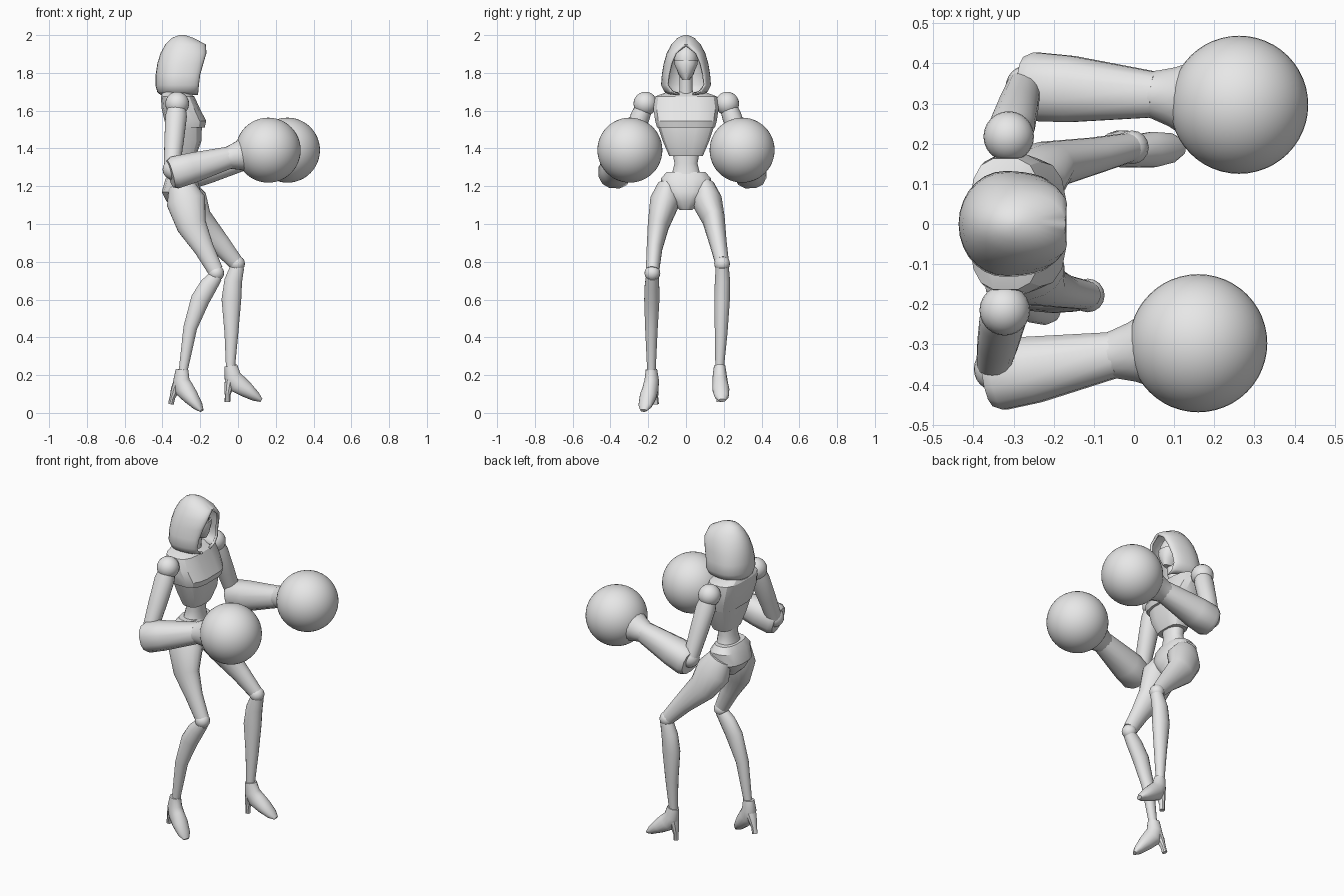
import bpy, bmesh, math
from mathutils import Vector, Euler

cube = bpy.data.objects.get("Cube")
if cube:
    bpy.data.objects.remove(cube, do_unlink=True)

grey = bpy.data.materials.new("plain grey")
grey.use_nodes = True
grey.diffuse_color = (0.8, 0.8, 0.8, 1)
for node in grey.node_tree.nodes:
    if node.type == 'BSDF_PRINCIPLED':
        node.inputs["Base Color"].default_value = (0.8, 0.8, 0.8, 1)


def finish(name, bm, angle=35):
    bmesh.ops.recalc_face_normals(bm, faces=bm.faces)
    mesh = bpy.data.meshes.new(name)
    bm.to_mesh(mesh)
    bm.free()
    mesh.materials.append(grey)
    obj = bpy.data.objects.new(name, mesh)
    bpy.context.collection.objects.link(obj)
    bpy.ops.object.select_all(action='DESELECT')
    obj.select_set(True)
    bpy.context.view_layer.objects.active = obj
    bpy.ops.object.shade_smooth_by_angle(angle=math.radians(angle))
    return obj


def skin(bm, rings, closed=True):
    for a, b in zip(rings, rings[1:]):
        n = len(a)
        for i in range(n if closed else n - 1):
            j = (i + 1) % n
            bm.faces.new((a[i], a[j], b[j], b[i]))


def loft(name, points, sides=16, power=1.0, flat=False, side_ref=(0, 1, 0), angle=35):
    """Skin rings (x, y, z, depth, width) strung along a path."""
    bm, rings = bmesh.new(), []
    path = [Vector(p[:3]) for p in points]

    def bend(v):
        return math.copysign(abs(v) ** power, v)

    for i, p in enumerate(points):
        along = path[min(i + 1, len(path) - 1)] - path[max(i - 1, 0)]
        along = Vector((0, 0, -1)) if flat else along.normalized()
        side = Vector(side_ref)
        side = (side - along * side.dot(along)).normalized()
        depth = along.cross(side)
        ring = []
        for k in range(sides):
            t = math.tau * (k + 0.5) / sides
            ring.append(bm.verts.new(path[i] + depth * p[3] * bend(math.cos(t))
                                     + side * p[4] * bend(math.sin(t))))
        rings.append(ring)
    skin(bm, rings)
    bm.faces.new(rings[0])
    bm.faces.new(rings[-1])
    return finish(name, bm, angle)


def body(name, levels, power, angle=25):
    """Upright body section from (z, back x, front x, half width)."""
    pts = [((b + f) / 2, 0, z, (f - b) / 2, w) for z, b, f, w in levels]
    return loft(name, pts, 16, power, True, angle=angle)


def ball(name, centre, radius, segments=24):
    bm = bmesh.new()
    bmesh.ops.create_uvsphere(bm, u_segments=segments, v_segments=segments // 2, radius=radius)
    bmesh.ops.translate(bm, verts=bm.verts, vec=centre)
    return finish(name, bm, 60)


# Torso
body("chest", [(1.70, -.40, -.27, .10), (1.675, -.41, -.23, .165), (1.61, -.405, -.20, .175),
               (1.545, -.39, -.167, .165), (1.51, -.38, -.175, .155)], 0.65)
body("ribs", [(1.53, -.38, -.19, .155), (1.44, -.36, -.192, .125), (1.36, -.335, -.222, .09)], 0.65)
body("waist", [(1.42, -.33, -.23, .08), (1.32, -.335, -.235, .062), (1.27, -.345, -.23, .075),
               (1.22, -.36, -.22, .10)], 0.9, 40)
body("pelvis", [(1.275, -.36, -.235, .105), (1.24, -.385, -.215, .135), (1.17, -.405, -.195, .13),
                (1.12, -.38, -.20, .08), (1.075, -.33, -.23, .035)], 0.8, 30)

# Neck and head
loft("neck", [(-.31, 0, 1.64, .055, .06), (-.295, 0, 1.71, .04, .035), (-.285, 0, 1.82, .045, .035)])
body("head", [(1.945, -.31, -.25, .02), (1.93, -.35, -.225, .045), (1.89, -.37, -.205, .062),
              (1.85, -.37, -.205, .062), (1.79, -.36, -.215, .04), (1.765, -.33, -.23, .02)], 0.9, 40)
body("face_mask", [(1.865, -.33, -.197, .064), (1.845, -.33, -.193, .062), (1.80, -.32, -.20, .042),
                   (1.765, -.31, -.215, .02)], 0.9, 30)

# Hood: rows of z, back x, front x, half width, half opening
rows = [(2.0, -.31, -.28, .012, 0), (1.985, -.35, -.235, .045, 0), (1.95, -.385, -.17, .078, 0),
        (1.905, -.41, -.167, .102, .052), (1.85, -.427, -.183, .118, .075),
        (1.79, -.436, -.20, .128, .09), (1.735, -.437, -.207, .132, .097),
        (1.70, -.428, -.21, .115, .075), (1.683, -.41, -.212, .09, .035)]
bm, rings, steps = bmesh.new(), [], 14
for z, back, front, wide, opening in rows:
    ring = []
    for k in range(-steps, steps + 1):
        s = abs(k) / steps
        y = wide * math.sin(math.pi * s)
        if s > 0.5:
            y = opening + (wide - opening) * math.sin(math.pi * s)
        x = back + (front - back) * (1 - math.cos(math.pi * s)) / 2
        ring.append(bm.verts.new((x, math.copysign(y, k), z)))
    rings.append(ring)
skin(bm, rings, False)
bm.faces.new(rings[0])
bmesh.ops.remove_doubles(bm, verts=bm.verts, dist=0.0005)
hood = finish("hood", bm, 45)
shell = hood.modifiers.new("thickness", 'SOLIDIFY')
shell.thickness = 0.014
shell.offset = -1


# Arms with ball gloves
def arm(label, shoulder, elbow, forearm, wrist, glove):
    sh, el, fo, wr, gl = (Vector(v) for v in (shoulder, elbow, forearm, wrist, glove))
    ball(label + "_shoulder", sh, .063)
    loft(label + "_upper_arm", [(*sh.lerp(el, t), d, w) for t, d, w in
                                ((.02, .045, .045), (.2, .058, .052), (.6, .052, .05), (1, .043, .045))])
    ball(label + "_elbow", el.lerp(fo, .4), .055)
    loft(label + "_forearm", [(*fo.lerp(wr, t), d, w) for t, d, w in
                              ((-.08, .075, .075), (0, .088, .088), (.3, .083, .085), (1, .06, .058))],
         12, 0.85)
    loft(label + "_cuff", [(*wr.lerp(gl, t), r, r) for t, r in
                           ((-.08, .058), (0, .062), (.2, .075), (.45, .10))])
    ball(label + "_boxing_glove", gl, .172, 48)


arm("right", (-.322, -.215, 1.637), (-.35, -.35, 1.30), (-.335, -.378, 1.272),
    (-.045, -.325, 1.352), (.16, -.297, 1.391))
arm("left", (-.312, .218, 1.637), (-.275, .34, 1.30), (-.25, .342, 1.272),
    (.055, .322, 1.352), (.262, .297, 1.391))


# Legs
def leg(label, sign, thigh, shin, knee):
    loft(label + "_thigh", [(x, sign * y, z, d, w) for x, y, z, d, w in thigh])
    loft(label + "_shin", [(x, sign * y, z, d, w) for x, y, z, d, w in shin])
    ball(label + "_knee", (knee[0], sign * knee[1], knee[2]), .042, 16)


leg("right", -1,
    [(-.30, .095, 1.205, .07, .055), (-.275, .112, 1.12, .105, .08), (-.245, .147, .99, .08, .057),
     (-.18, .167, .87, .054, .042), (-.12, .177, .755, .042, .036)],
    [(-.115, .178, .725, .036, .034), (-.155, .18, .675, .048, .039), (-.20, .181, .60, .051, .041),
     (-.253, .183, .45, .037, .034), (-.29, .183, .225, .024, .023)], (-.115, .178, .74))
leg("left", 1,
    [(-.30, .095, 1.205, .07, .055), (-.265, .112, 1.12, .105, .08), (-.215, .147, 1.02, .083, .06),
     (-.10, .17, .90, .057, .046), (-.015, .19, .80, .042, .037)],
    [(-.003, .192, .775, .037, .035), (-.025, .193, .70, .048, .041), (-.035, .191, .60, .053, .042),
     (-.035, .186, .42, .037, .034), (-.04, .178, .235, .024, .023)], (-.005, .191, .79))


# High heeled shoes, placed from the ankle
def shoe(label, ankle, pitch, yaw):
    turn = Euler((0, math.radians(pitch), math.radians(yaw))).to_matrix()
    side = turn @ Vector((0, 1, 0))

    def place(points):
        return [(*(Vector(ankle) + turn @ Vector((x, 0, z))), d, w) for x, z, d, w in points]

    loft(label + "_shoe", place([(0, .008, .034, .03), (-.005, -.05, .045, .038),
                                 (.012, -.095, .052, .041), (.05, -.138, .042, .045),
                                 (.09, -.185, .026, .037), (.112, -.21, .01, .018)]), side_ref=side)
    loft(label + "_heel", place([(-.02, -.06, .028, .032), (-.038, -.10, .025, .025),
                                 (-.055, -.14, .015, .016), (-.064, -.175, .015, .016)]),
         10, side_ref=side)


shoe("right", (-.296, -.183, .222), 0, -22)
shoe("left", (-.036, .178, .243), -14, 5)
